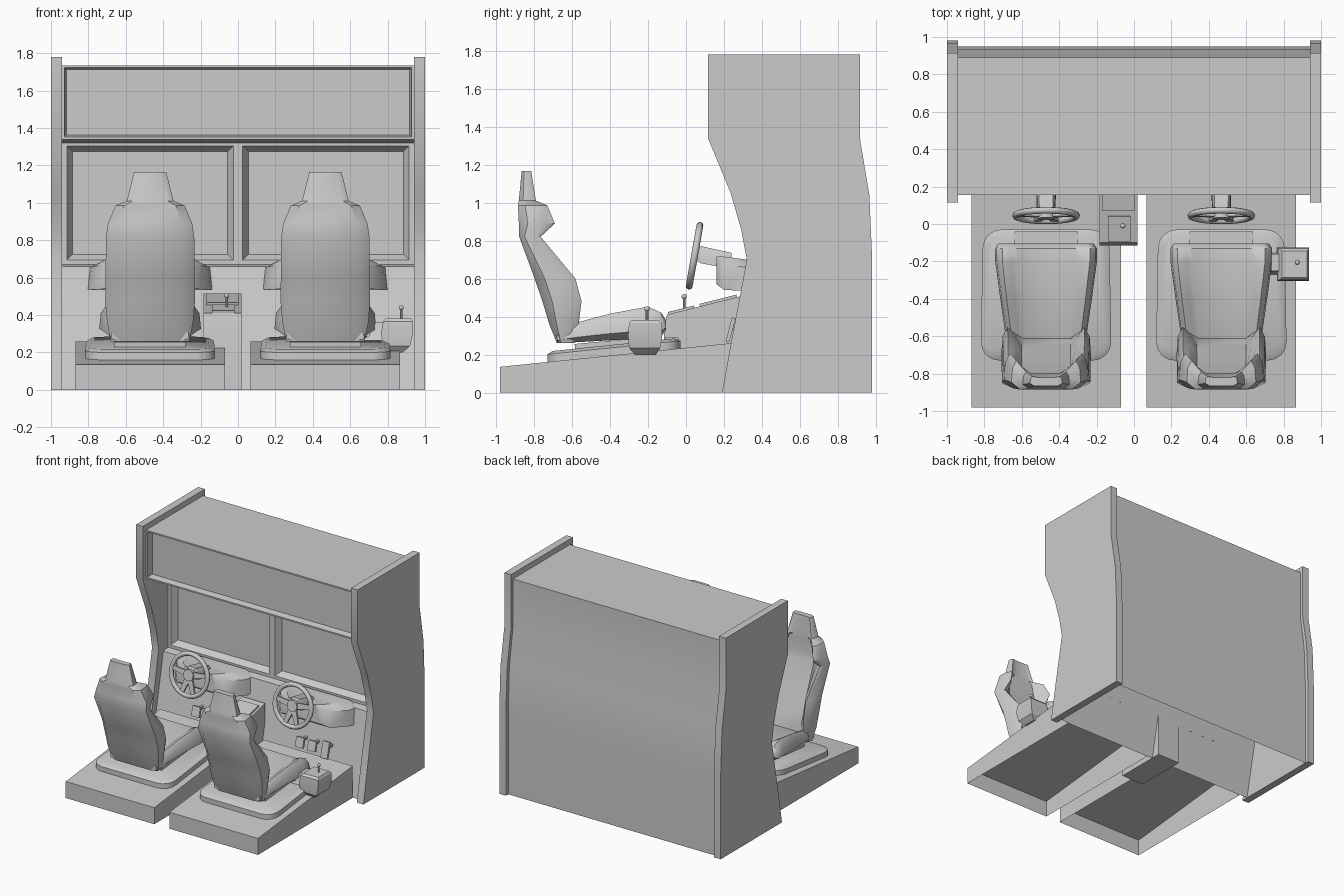
import bpy, bmesh, math
from mathutils import Matrix, Vector

if "Cube" in bpy.data.objects:
    bpy.data.objects.remove(bpy.data.objects["Cube"])


def make(name, verts, faces, angle=35, recalc=True):
    me = bpy.data.meshes.new(name)
    me.from_pydata([tuple(v) for v in verts], [], faces)
    if recalc:
        bm = bmesh.new()
        bm.from_mesh(me)
        bmesh.ops.recalc_face_normals(bm, faces=bm.faces)
        bm.to_mesh(me)
        bm.free()
    ob = bpy.data.objects.new(name, me)
    bpy.context.collection.objects.link(ob)
    bpy.ops.object.select_all(action='DESELECT')
    ob.select_set(True)
    bpy.context.view_layer.objects.active = ob
    bpy.ops.object.shade_smooth_by_angle(angle=math.radians(angle))
    return ob


def loft(name, rings, angle=35):
    n = len(rings[0])
    verts = [v for r in rings for v in r]
    faces = [(k * n + i, k * n + (i + 1) % n, (k + 1) * n + (i + 1) % n, (k + 1) * n + i)
             for k in range(len(rings) - 1) for i in range(n)]
    faces += [tuple(range(n)), tuple(range(len(verts) - n, len(verts)))]
    return make(name, verts, faces, angle)


def prism(name, profile, x0, x1):
    return loft(name, [[(x, y, z) for y, z in profile] for x in (x0, x1)])


def sheet(name, profile, x0, x1):
    n = len(profile)
    verts = [(x, y, z) for x in (x0, x1) for y, z in profile]
    return make(name, verts, [(i, i + 1, n + i + 1, n + i) for i in range(n - 1)], recalc=False)


def box(name, c, s, tilt=0):
    m = Matrix.Translation(c) @ Matrix.Rotation(tilt, 4, 'X')
    return loft(name, [[m @ Vector((a * s[0] / 2, b * s[1] / 2, h * s[2] / 2))
                        for a, b in ((-1, -1), (1, -1), (1, 1), (-1, 1))] for h in (-1, 1)])


def rect(x0, x1, y0, y1, z):
    return [(x0, y0, z), (x1, y0, z), (x1, y1, z), (x0, y1, z)]


# framed opening facing -y with a sunken panel
def recess(name, x0, x1, z0, z1, y, border, depth, bevel):
    def r(d, yy):
        return [(x0 + d, yy, z0 + d), (x1 - d, yy, z0 + d), (x1 - d, yy, z1 - d), (x0 + d, yy, z1 - d)]
    verts = r(0, y) + r(border, y) + r(border + bevel, y + depth)
    faces = [(k + i, k + (i + 1) % 4, k + 4 + (i + 1) % 4, k + 4 + i) for k in (0, 4) for i in range(4)]
    make(name, verts, faces + [(8, 9, 10, 11)], recalc=False)


def stick(name, x, y, z, h):
    bpy.ops.mesh.primitive_cylinder_add(vertices=10, radius=.007, depth=h, location=(x, y, z + h / 2))
    bpy.context.object.name = name + "_rod"
    bpy.ops.mesh.primitive_uv_sphere_add(segments=10, ring_count=6, radius=.014, location=(x, y, z + h))
    bpy.context.object.name = name + "_knob"
    bpy.ops.object.shade_smooth()


# cabinet side panels
side = [(.19, 0), (.235, .25), (.32, .70), (.29, .86), (.235, 1.05), (.115, 1.34), (.115, 1.78),
        (.915, 1.78), (.915, 1.34), (.965, 1.04), (.98, .70), (.98, 0)]
for n, x0, x1 in (("left", -1, -.94), ("right", .94, 1)):
    prism(n + "_side_panel", side, x0, x1)

# cabinet shell: dashboard, marquee underside, roof and back
sheet("dashboard", [(.44, .67), (.38, .66), (.245, 0)], -.94, .94)
sheet("marquee_underside", [(.155, 1.34), (.44, 1.32)], -.94, .94)
sheet("roof_and_back", [(.95, 0), (.95, .7), (.935, 1.04), (.89, 1.34), (.89, 1.735), (.155, 1.735)], -.94, .94)
recess("marquee", -.94, .94, 1.34, 1.735, .155, .012, .05, .01)
for n, x0, x1 in (("left", -.94, 0), ("right", 0, .94)):
    recess(n + "_screen", x0, x1, .67, 1.33, .44, .025, .05, .03)


# nine-sided seat section with raised bolsters: half width, back, centre front, bolster front
def section(hw, b, f, w):
    half = [(hw * .75, b), (hw, b + (w - b) * .25), (hw * .97, b + (w - b) * .75), (hw * .86, w),
            (hw * .68, f + (w - f) * .5), (hw * .55, f)]
    return half + [(-x, d) for x, d in reversed(half)]


back_rings = [(.26, .21, -.68, -.60, -.59), (.36, .23, -.72, -.62, -.565), (.48, .24, -.756, -.66, -.55),
              (.60, .238, -.797, -.70, -.582), (.82, .236, -.878, -.79, -.765), (.89, .225, -.88, -.80, -.69),
              (.985, .185, -.885, -.80, -.73), (1.01, .125, -.88, -.80, -.79), (1.165, .086, -.865, -.82, -.815)]
seat_rings = [(-.68, .21, .26, .30, .32), (-.57, .22, .265, .335, .37), (-.40, .245, .275, .36, .415),
              (-.20, .272, .285, .40, .452), (-.13, .272, .295, .40, .42), (-.105, .255, .33, .37, .38)]


def deck(y):
    return .135 + (y + .98) * .1025


# rounded base plate outline following the sloping deck
def outline(cx, inset, dz):
    pts = []
    for i, (sx, sy) in enumerate(((1, 1), (-1, 1), (-1, -1), (1, -1))):
        for k in range(5):
            a = math.radians(90 * i + 22.5 * k)
            x = sx * .25 + (.1 - inset) * math.cos(a)
            y = -.38 + sy * .25 + (.1 - inset) * math.sin(a)
            pts.append((cx + x * (1 - .05 * (y + .73)), y, deck(y) + dz))
    return pts


# section through a pod: trapezoid at depth y
def pod(cx, y, hw, z0, z1):
    return [(cx - hw, y, z0), (cx + hw, y, z0), (cx + hw * .95, y, z0 + (z1 - z0) * .75),
            (cx + hw * .72, y, z1), (cx - hw * .72, y, z1), (cx - hw * .95, y, z0 + (z1 - z0) * .75)]


for n, cx in (("left", -.47), ("right", .467)):
    # platform, open underneath
    x0, x1 = cx - .4, cx + .4
    v = rect(x0, x1, -.98, .24, 0) + [(x, y, deck(y)) for x, y, _ in rect(x0, x1, -.98, .24, 0)]
    make(n + "_platform", v, [(4, 5, 6, 7)] + [(i, (i + 1) % 4, 4 + (i + 1) % 4, 4 + i) for i in range(4)],
         recalc=False)

    # seat with base and mount
    loft(n + "_seat_base", [outline(cx, 0, -.006), outline(cx, 0, .04), outline(cx, .03, .055)])
    box(n + "_seat_mount", (cx, -.37, .25), (.38, .43, .05), .09)
    box(n + "_seat_rail", (cx, -.075, .26), (.34, .07, .06))
    loft(n + "_seat_back", [[(cx + x, y, z) for x, y in section(hw, b, f, w)]
                            for z, hw, b, f, w in back_rings], 40)
    loft(n + "_seat_cushion", [[(cx + x, y, z) for x, z in section(hw, b, f, w)]
                               for y, hw, b, f, w in seat_rings], 40)

    # steering column and dash pod
    loft(n + "_steering_column", [pod(cx, .06, .035, .69, .76), pod(cx, .08, .05, .68, .77),
                                  pod(cx, .24, .055, .65, .735)])
    loft(n + "_dash_pod", [pod(cx, .16, .16, .57, .715), pod(cx, .20, .23, .54, .715),
                           pod(cx, .32, .325, .535, .70), pod(cx, .42, .345, .54, .69)])

    # steering wheel
    tilt = math.radians(80)
    m = Matrix.Translation((cx, .045, .72)) @ Matrix.Rotation(tilt, 4, 'X')
    bpy.ops.mesh.primitive_torus_add(major_segments=28, minor_segments=8, major_radius=.163, minor_radius=.018,
                                     location=m.translation, rotation=(tilt, 0, 0))
    bpy.context.object.name = n + "_wheel_rim"
    bpy.ops.object.shade_smooth()
    bpy.ops.mesh.primitive_cylinder_add(vertices=16, radius=.045, depth=.035,
                                        location=m.translation, rotation=(tilt, 0, 0))
    bpy.context.object.name = n + "_wheel_hub"
    for i, a in enumerate((10, 170, 250, 290)):
        r = m @ Matrix.Rotation(math.radians(a), 4, 'Z')
        loft(n + "_wheel_spoke_%d" % i, [[r @ Vector((d, p, q)) for p, q in
                                          ((-w, -.008), (w, -.008), (w, .008), (-w, .008))]
                                         for d, w in ((.02, .024), (.16, .016))])

    # pedals
    for i, (dx, w, h) in enumerate(((-.07, .07, .08), (.04, .07, .08), (.16, .06, .13))):
        box(n + "_pedal_%d" % i, (cx + dx, .235, .33), (w, .02, h), -.25)
        box(n + "_pedal_arm_%d" % i, (cx + dx, .275, .34), (.02, .08, .02))

# centre console with shifter
prism("centre_console", [(-.115, 0), (-.115, .33), (-.10, .41), (.32, .515), (.32, 0)], -.185, .02)
slope = math.atan2(.105, .42)
box("console_shifter_plate", (-.08, -.025, .432), (.12, .14, .018), slope)
box("console_top_panel", (-.083, .17, .482), (.17, .2, .018), slope)
stick("console_shifter", -.06, -.01, .43, .075)

# right-hand shifter box on an arm
loft("shifter_box", [rect(.80, .88, -.27, -.16, .20), rect(.775, .92, -.30, -.135, .235),
                     rect(.765, .935, -.305, -.125, .30), rect(.775, .935, -.30, -.13, .365),
                     rect(.79, .925, -.285, -.145, .382)], 25)
loft("shifter_arm", [rect(.66, .80, -.27, -.15, .265), rect(.70, .80, -.26, -.16, .29),
                     rect(.735, .80, -.25, -.16, .36)])
stick("side_shifter", .873, -.205, .375, .065)
